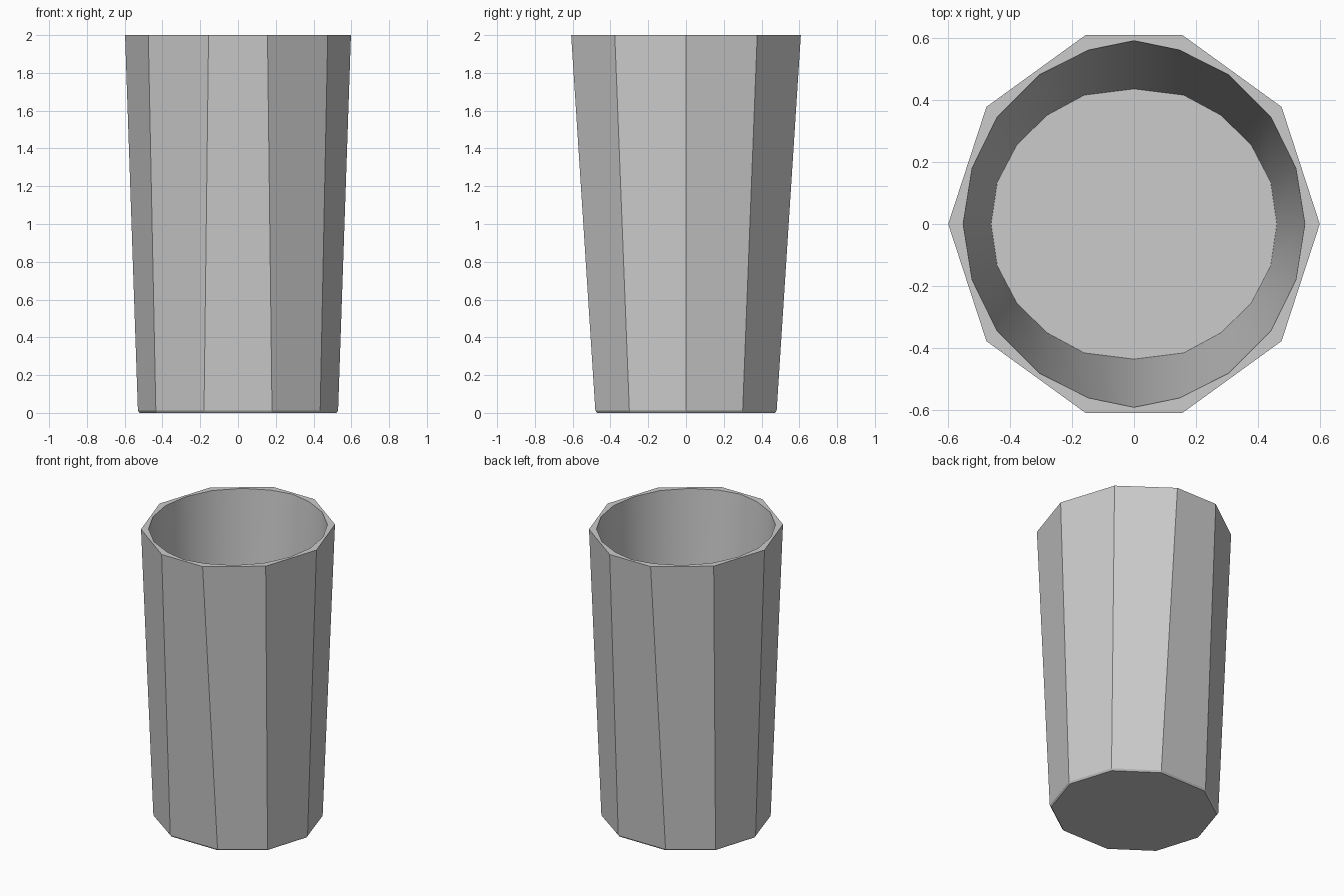
import bpy, bmesh, math

if "Cube" in bpy.data.objects:
    bpy.data.objects.remove(bpy.data.objects["Cube"])


def mirrored(quarter):
    """Expand points from +x axis towards +y into a full counter-clockwise loop."""
    half = quarter + [(-x, y) for x, y in reversed(quarter) if x > 1e-6]
    return half + [(-x, -y) for x, y in half[1:-1]]


bm = bmesh.new()


def ring(points, z, scale=1.0):
    return [bm.verts.new((x * scale, y * scale, z)) for x, y in points]


def bridge(a, b, smooth=False):
    n = len(a)
    for i in range(n):
        f = bm.faces.new((a[i], a[(i + 1) % n], b[(i + 1) % n], b[i]))
        f.smooth = smooth


# Ten-sided tapered outside with a tiny softened foot
base = mirrored([(0.53, 0), (0.435, 0.30), (0.18, 0.48)])
top = mirrored([(0.598, 0), (0.475, 0.377), (0.156, 0.608)])
foot = ring(base, 0, 0.983)
low = ring(base, 0.012)
rim = ring(top, 2)
bm.faces.new(foot[::-1])
bridge(foot, low)
bridge(low, rim)

# Round twenty-sided hollow inside
mouth = ring(mirrored([(0.55, 0), (0.521, 0.18), (0.44, 0.345),
                       (0.305, 0.48), (0.146, 0.56), (0, 0.59)]), 2)
floor = ring(mirrored([(0.46, 0), (0.44, 0.135), (0.377, 0.255),
                       (0.28, 0.35), (0.16, 0.415), (0, 0.435)]), 0.07)
bridge(mouth[::-1], floor[::-1], True)
bm.faces.new(floor)

# Flat rim: each outer side meets two inner sides
for i in range(10):
    j, k = (i + 1) % 10, (2 * i + 2) % 20
    bm.faces.new((rim[i], rim[j], mouth[2 * i + 1]))
    bm.faces.new((rim[i], mouth[2 * i + 1], mouth[2 * i]))
    bm.faces.new((rim[j], mouth[k], mouth[2 * i + 1]))

bmesh.ops.recalc_face_normals(bm, faces=bm.faces[:])
for e in bm.edges:
    if e.is_manifold and e.calc_face_angle() > math.radians(30):
        e.smooth = False
mesh = bpy.data.meshes.new("tumbler")
bm.to_mesh(mesh)
bm.free()
bpy.context.collection.objects.link(bpy.data.objects.new("tumbler", mesh))
